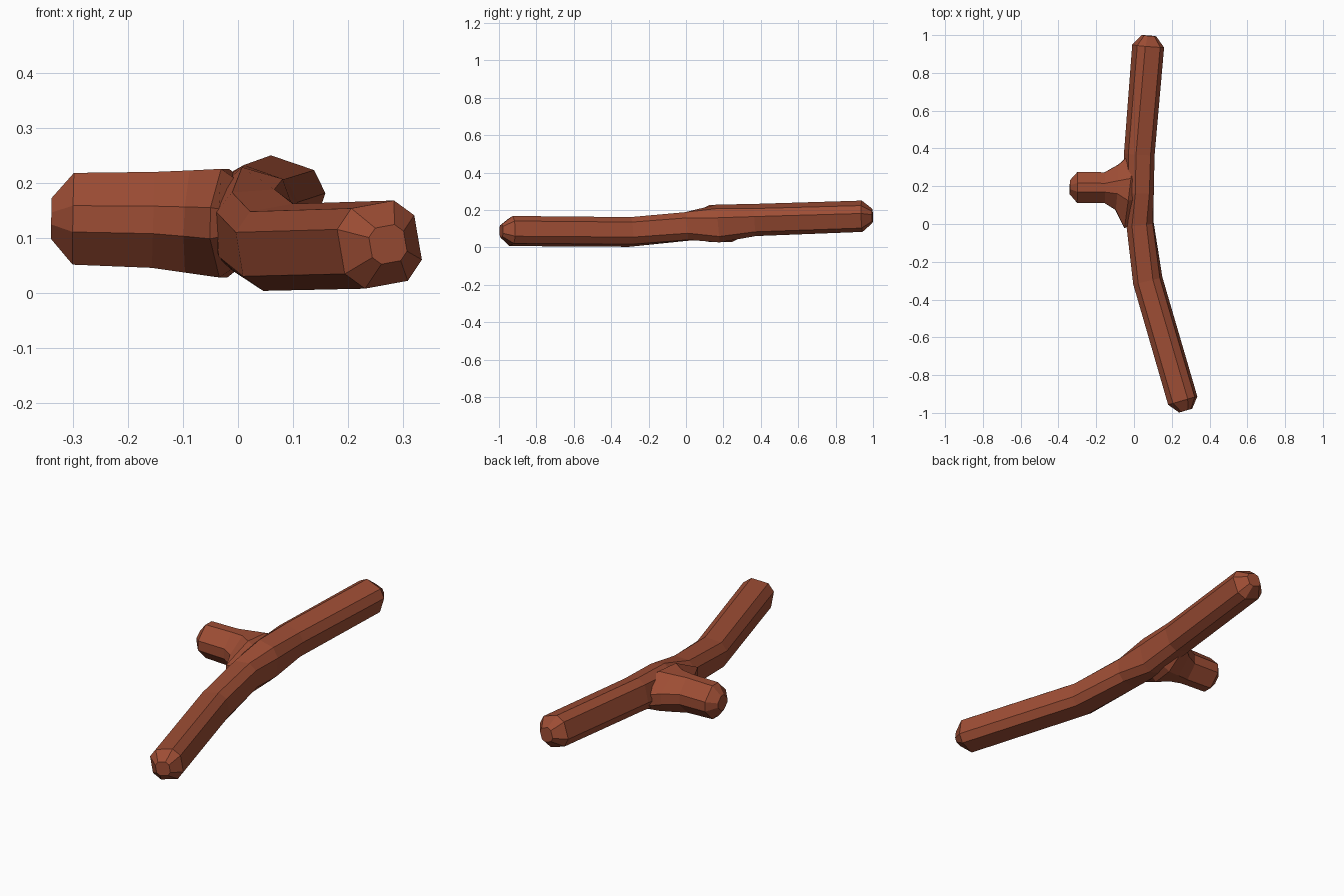
import bpy, bmesh, math
from mathutils import Vector

if "Cube" in bpy.data.objects:
    bpy.data.objects.remove(bpy.data.objects["Cube"])

bark = bpy.data.materials.new("bark")
bark.diffuse_color = (0.34, 0.075, 0.035, 1)
bark.use_nodes = True
bark.node_tree.nodes["Principled BSDF"].inputs["Base Color"].default_value = bark.diffuse_color


def limb(name, stations, start_cap, end_cap):
    """Sweep a chamfered-square section; station = centre, half width, half height, twist."""
    bm = bmesh.new()
    pts = [Vector(s[0]) for s in stations]
    rings = []

    def ring(c, tangent, w, h, rot):
        right = tangent.cross(Vector((0, 0, 1))).normalized()
        up = right.cross(tangent)
        out = []
        for k in range(4):
            for d in (-29, 29):
                a = math.radians(k * 90 + d + rot)
                out.append(bm.verts.new(c + right * w * math.cos(a) + up * h * math.sin(a)))
        return out

    for i, (c, w, h, rot) in enumerate(stations):
        t = (pts[min(i + 1, len(pts) - 1)] - pts[max(i - 1, 0)]).normalized()
        r = ring(pts[i], t, w, h, rot)
        if i == 0 and start_cap:
            rings.append(ring(pts[i] - t * start_cap, t, w * .45, h * .45, rot))
        rings.append(r)
        if i == len(pts) - 1 and end_cap:
            rings.append(ring(pts[i] + t * end_cap, t, w * .45, h * .45, rot))
    for a, b in zip(rings, rings[1:]):
        for j in range(8):
            k = (j + 1) % 8
            bm.faces.new((a[j], a[k], b[k], b[j]))
    bm.faces.new(rings[0])
    bm.faces.new(rings[-1])
    bmesh.ops.recalc_face_normals(bm, faces=bm.faces)
    me = bpy.data.meshes.new(name)
    bm.to_mesh(me)
    bm.free()
    me.materials.append(bark)
    ob = bpy.data.objects.new(name, me)
    bpy.context.collection.objects.link(ob)
    return ob


# main stick, front to back, with a knot where the branch leaves
stick = limb("stick", [
    ((0.258, -0.935, 0.088), .085, .085, 10),
    ((0.073, -0.300, 0.083), .084, .084, 10),
    ((0.032, 0.000, 0.112), .080, .085, 4),
    ((0.030, 0.170, 0.128), .078, .106, -12),
    ((0.028, 0.370, 0.147), .083, .088, -17),
    ((0.075, 0.942, 0.167), .086, .085, -19),
], .055, .055)

# short side branch flaring into the stick
branch = limb("branch", [
    ((0.030, 0.180, 0.128), .17, .060, 45),
    ((-0.025, 0.183, 0.127), .215, .103, 45),
    ((-0.090, 0.195, 0.130), .125, .097, 45),
    ((-0.155, 0.192, 0.133), .085, .091, 45),
    ((-0.300, 0.194, 0.135), .085, .087, 45),
], 0, .04)

# fuse both into one skin
mod = stick.modifiers.new("fuse", 'BOOLEAN')
mod.operation = 'UNION'
mod.solver = 'EXACT'
mod.object = branch
bpy.context.view_layer.objects.active = stick
bpy.ops.object.modifier_apply(modifier=mod.name)
bpy.data.objects.remove(branch)
